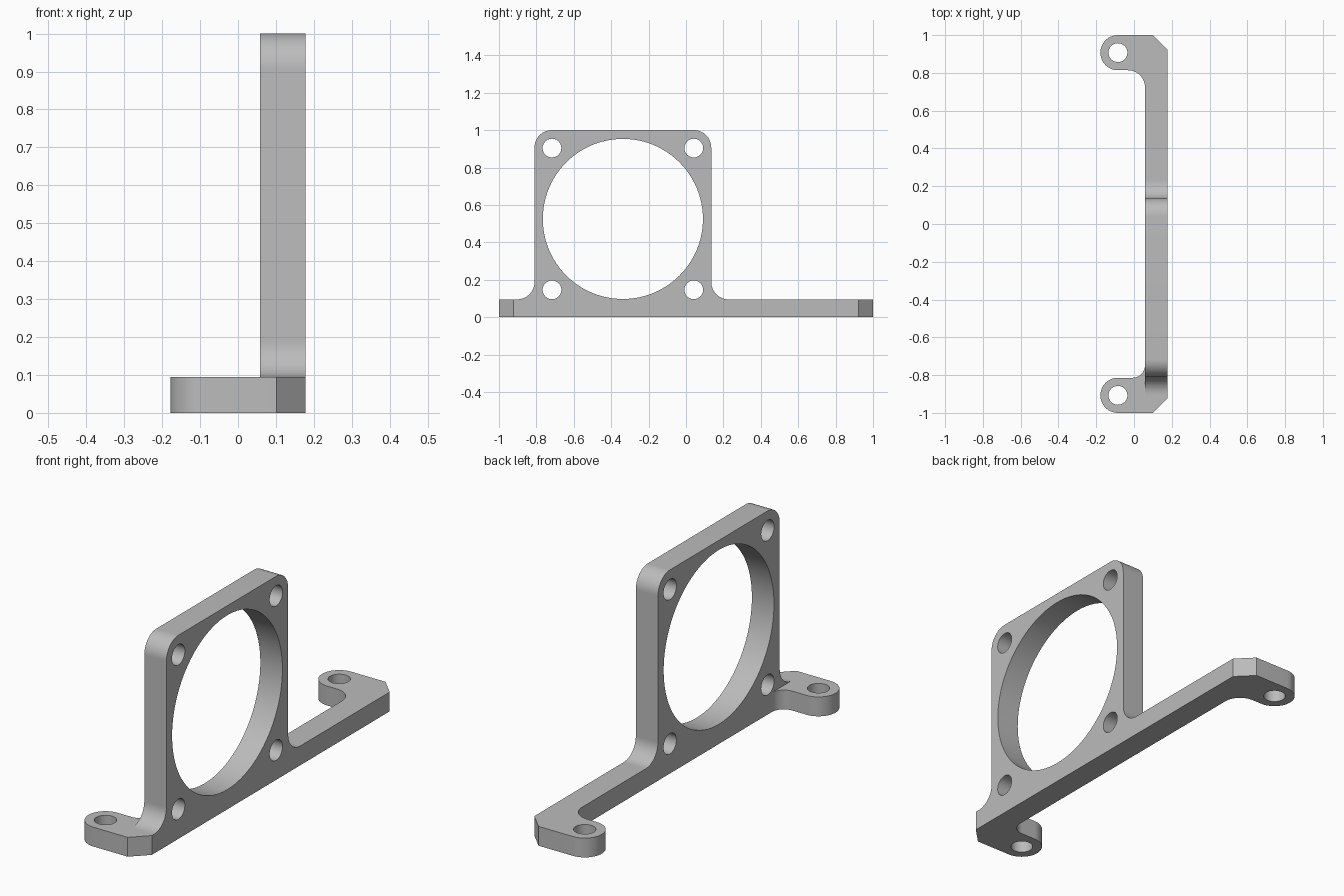
import bpy, bmesh, math
from mathutils import Matrix

if "Cube" in bpy.data.objects:
    bpy.data.objects.remove(bpy.data.objects["Cube"], do_unlink=True)

grey = bpy.data.materials.new("plain grey")
grey.use_nodes = True
GREY = (0.5, 0.5, 0.5, 1.0)
grey.diffuse_color = GREY
grey.node_tree.nodes["Principled BSDF"].inputs["Base Color"].default_value = GREY


def arc(cx, cy, r, start, end, steps=16):
    """Points along an arc, angles in degrees."""
    angles = [math.radians(start + (end - start) * i / steps) for i in range(steps + 1)]
    return [(cx + r * math.cos(a), cy + r * math.sin(a)) for a in angles]


def circle(cx, cy, r, steps=40):
    return arc(cx, cy, r, 0, 360, steps)[:-1]


def make_plate(name, outline, holes, depth, matrix):
    """Fill an outline with holes, extrude it and place it."""
    bm = bmesh.new()
    for loop in [outline] + holes:
        verts = [bm.verts.new((u, v, 0)) for u, v in loop]
        for i, vert in enumerate(verts):
            bm.edges.new((vert, verts[(i + 1) % len(verts)]))
    bmesh.ops.triangle_fill(bm, edges=bm.edges[:], use_beauty=True, normal=(0, 0, 1))
    result = bmesh.ops.extrude_face_region(bm, geom=bm.faces[:], use_keep_orig=True)
    top = [g for g in result["geom"] if isinstance(g, bmesh.types.BMVert)]
    bmesh.ops.translate(bm, verts=top, vec=(0, 0, depth))
    bmesh.ops.transform(bm, matrix=matrix, verts=bm.verts[:])
    bmesh.ops.recalc_face_normals(bm, faces=bm.faces[:])
    mesh = bpy.data.meshes.new(name)
    bm.to_mesh(mesh)
    bm.free()
    mesh.materials.append(grey)
    obj = bpy.data.objects.new(name, mesh)
    bpy.context.collection.objects.link(obj)
    bpy.ops.object.select_all(action='DESELECT')
    obj.select_set(True)
    bpy.context.view_layer.objects.active = obj
    bpy.ops.object.shade_smooth_by_angle(angle=math.radians(30))
    return obj


BACK, FRONT = 0.058, 0.178      # bar faces along x
BASE = 0.095                    # base thickness
EAR_X, EAR_Y, EAR_R = -0.085, 0.907, 0.093


# Base bar with a rounded, drilled ear at each end
def end_half(fillet):
    inner = EAR_Y - EAR_R
    return ([(FRONT, 0.923), (0.101, 1.0)]
            + arc(EAR_X, EAR_Y, EAR_R, 90, 270, 28)
            + arc(BACK - fillet, inner - fillet, fillet, 90, 0))


rear = end_half(0.09)
front = [(x, -y) for x, y in reversed(end_half(0.065))]
make_plate("base_bar", rear + front,
           [circle(EAR_X, s * EAR_Y, 0.05) for s in (1, -1)],
           BASE, Matrix.Identity(4))

# Upright square frame: flared feet, rounded top corners, round opening
Y0, Y1, TOP, R = -0.81, 0.135, 1.0, 0.093
frame_outline = (arc(Y1 + R, BASE + R, R, 270, 180)
                 + arc(Y1 - R, TOP - R, R, 0, 90)
                 + arc(Y0 + R, TOP - R, R, 90, 180)
                 + arc(Y0 - R, BASE + R, R, 0, -90))
MID_Y, MID_Z, SPACING = (Y0 + Y1) / 2, 0.525, 0.379
frame_holes = [circle(MID_Y, MID_Z, 0.428, 96)]
frame_holes += [circle(MID_Y + a * SPACING, MID_Z + b * SPACING, 0.05)
                for a in (-1, 1) for b in (-1, 1)]
# Profile axes map to y and z, extrusion runs along x
upright = Matrix(((0, 0, 1, BACK), (1, 0, 0, 0), (0, 1, 0, 0), (0, 0, 0, 1)))
make_plate("square_frame", frame_outline, frame_holes, FRONT - BACK, upright)
